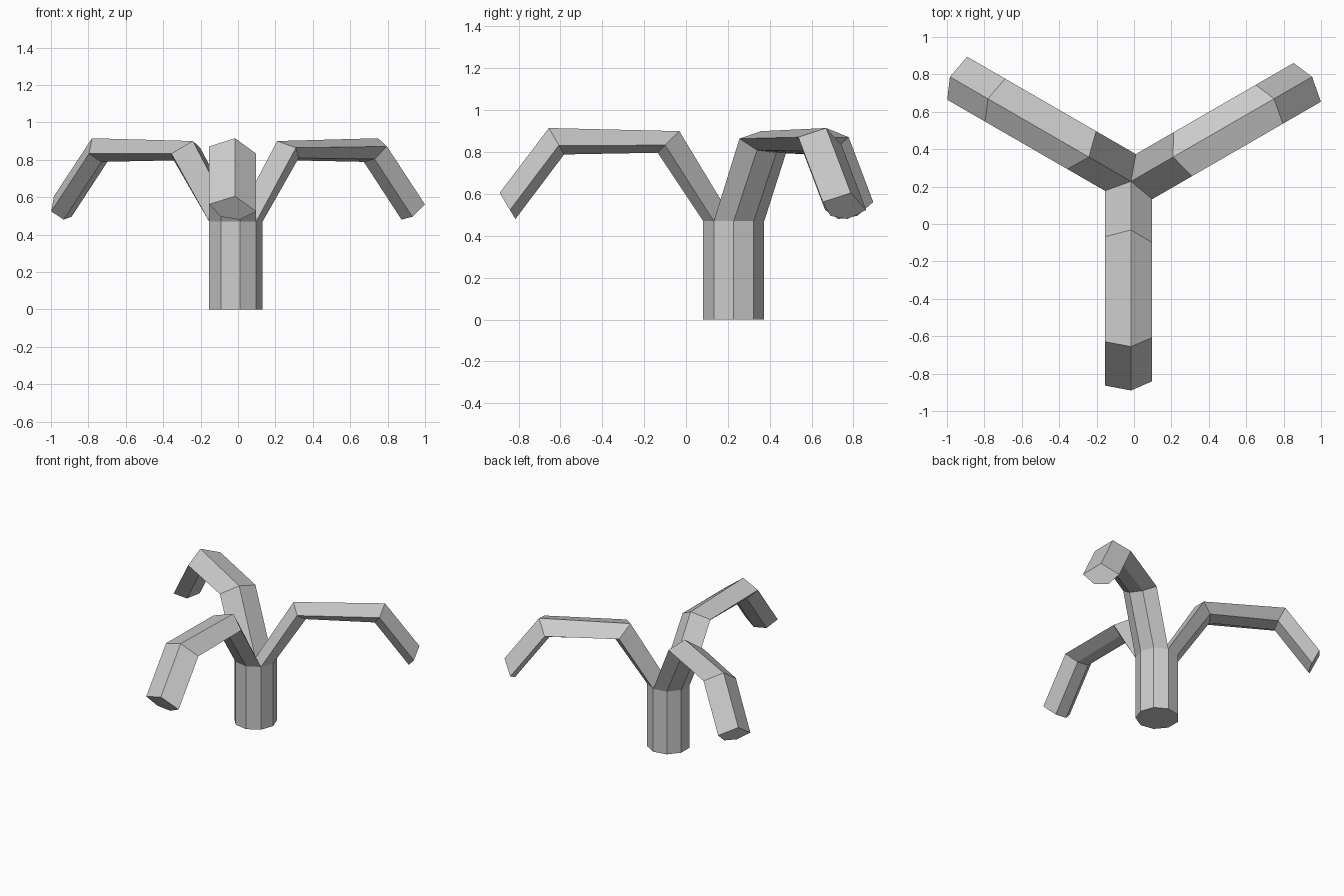
import bpy, bmesh
from math import sin, cos, radians

if "Cube" in bpy.data.objects:
    bpy.data.objects.remove(bpy.data.objects["Cube"])

CX, CY, R, TOP = -0.016, 0.228, 0.148, 0.47
# branch bends: ridge distance outward, ridge height, tilt of the section
BENDS = [(0.26, 0.90, 45), (0.883, 0.915, 120), (1.118, 0.605, 121)]

bm = bmesh.new()

# nine-sided trunk
def trunk_ring(z):
    return [bm.verts.new((CX + R * cos(radians(40 * i)), CY + R * sin(radians(40 * i)), z))
            for i in range(9)]

low, high = trunk_ring(0), trunk_ring(TOP)
centre = bm.verts.new((CX, CY, TOP))
bm.faces.new(low[::-1])
for i in range(9):
    j = (i + 1) % 9
    bm.faces.new((low[i], low[j], high[j], high[i]))

# five-sided section: (side offset, depth under the ridge), ridge first
section = [(0, 0)] + [(R * cos(radians(a)), -R * sin(radians(a))) for a in (200, 240, 280, 320)]

# three branches, each growing from a third of the trunk top
for heading, start in ((270, 5), (30, 8), (150, 2)):
    dx, dy = cos(radians(heading)), sin(radians(heading))
    ring = [centre] + [high[(start + k) % 9] for k in range(4)]
    for out, z, tilt in BENDS:
        new = []
        for side, depth in section:
            r = out + depth * cos(radians(tilt))
            new.append(bm.verts.new((CX + r * dx - side * dy, CY + r * dy + side * dx,
                                     z - depth * sin(radians(tilt)))))
        for i in range(5):
            j = (i + 1) % 5
            bm.faces.new((ring[i], ring[j], new[j], new[i]))
        ring = new
    bm.faces.new(ring)

bmesh.ops.recalc_face_normals(bm, faces=bm.faces[:])
mesh = bpy.data.meshes.new("branching_trunk")
bm.to_mesh(mesh)
bm.free()
bpy.context.collection.objects.link(bpy.data.objects.new("branching_trunk", mesh))
